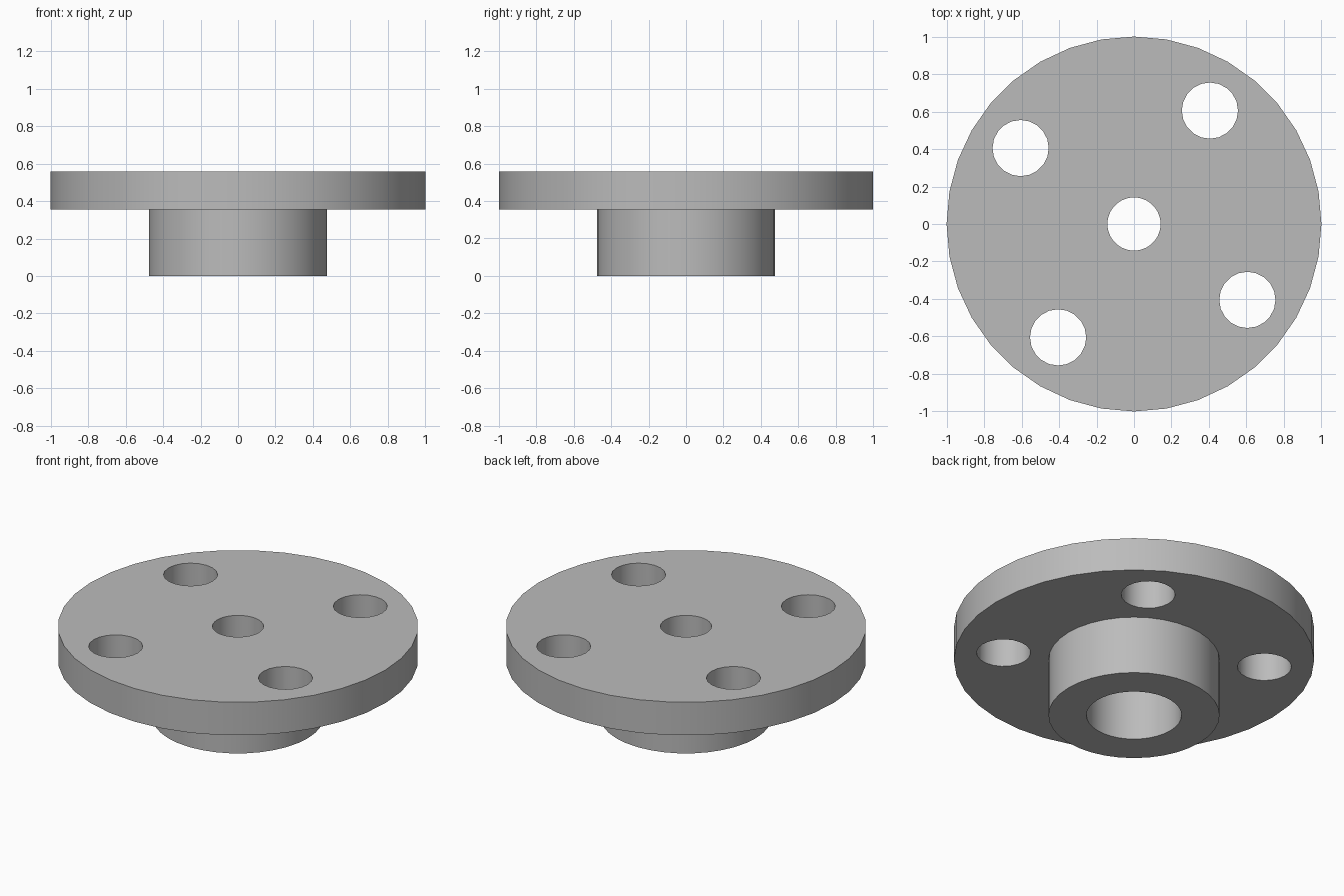
import bpy, bmesh
from math import radians, tau, cos, sin, atan2, hypot
from mathutils import Vector

default_cube = bpy.data.objects.get("Cube")
if default_cube:
    bpy.data.objects.remove(default_cube, do_unlink=True)

PLATE_R, HUB_R, COUNTERBORE_R, BORE_R = 1.0, 0.475, 0.264, 0.142
TOP, STEP = 0.558, 0.355
BOLT_R = 0.15
BOLT_CIRCLE, BOLT_ANGLE = hypot(0.405, 0.605), atan2(0.605, 0.405)

# Material
steel = bpy.data.materials.new("plain grey")
steel.use_nodes = True
GREY = (0.5, 0.5, 0.5, 1)
steel.diffuse_color = GREY
steel.node_tree.nodes["Principled BSDF"].inputs["Base Color"].default_value = GREY


def add_object(name, bm):
    bmesh.ops.recalc_face_normals(bm, faces=bm.faces[:])
    mesh = bpy.data.meshes.new(name)
    bm.to_mesh(mesh)
    bm.free()
    mesh.materials.append(steel)
    obj = bpy.data.objects.new(name, mesh)
    bpy.context.collection.objects.link(obj)
    return obj


# Flange body: plate, hub, bore and counterbore turned from one profile
profile = [(BORE_R, TOP), (PLATE_R, TOP), (PLATE_R, STEP), (HUB_R, STEP),
           (HUB_R, 0), (COUNTERBORE_R, 0), (COUNTERBORE_R, STEP), (BORE_R, STEP)]
bm = bmesh.new()
points = [bm.verts.new((r, 0, z)) for r, z in profile]
edges = [bm.edges.new((a, b)) for a, b in zip(points, points[1:] + points[:1])]
bmesh.ops.spin(bm, geom=points + edges, axis=(0, 0, 1), cent=(0, 0, 0),
               angle=tau, steps=36, use_merge=True)
bmesh.ops.remove_doubles(bm, verts=bm.verts[:], dist=1e-4)
flange = add_object("flange", bm)

# Four bolt holes cut through the plate
bm = bmesh.new()
for i in range(4):
    a = BOLT_ANGLE + i * tau / 4
    ring = bmesh.ops.create_cone(bm, cap_ends=True, segments=20, radius1=BOLT_R,
                                 radius2=BOLT_R, depth=0.5)
    bmesh.ops.translate(bm, verts=ring["verts"],
                        vec=Vector((BOLT_CIRCLE * cos(a), BOLT_CIRCLE * sin(a), 0.45)))
cutter = add_object("bolt_hole_cutter", bm)
cutter.hide_render = True

bolt_holes = flange.modifiers.new("bolt holes", 'BOOLEAN')
bolt_holes.operation = 'DIFFERENCE'
bolt_holes.solver = 'EXACT'
bolt_holes.object = cutter

bpy.ops.object.select_all(action='DESELECT')
flange.select_set(True)
bpy.context.view_layer.objects.active = flange
bpy.ops.object.modifier_apply(modifier=bolt_holes.name)
bpy.data.objects.remove(cutter, do_unlink=True)

# Smooth round walls, crisp rims
bpy.ops.object.shade_smooth_by_angle(angle=radians(30))
